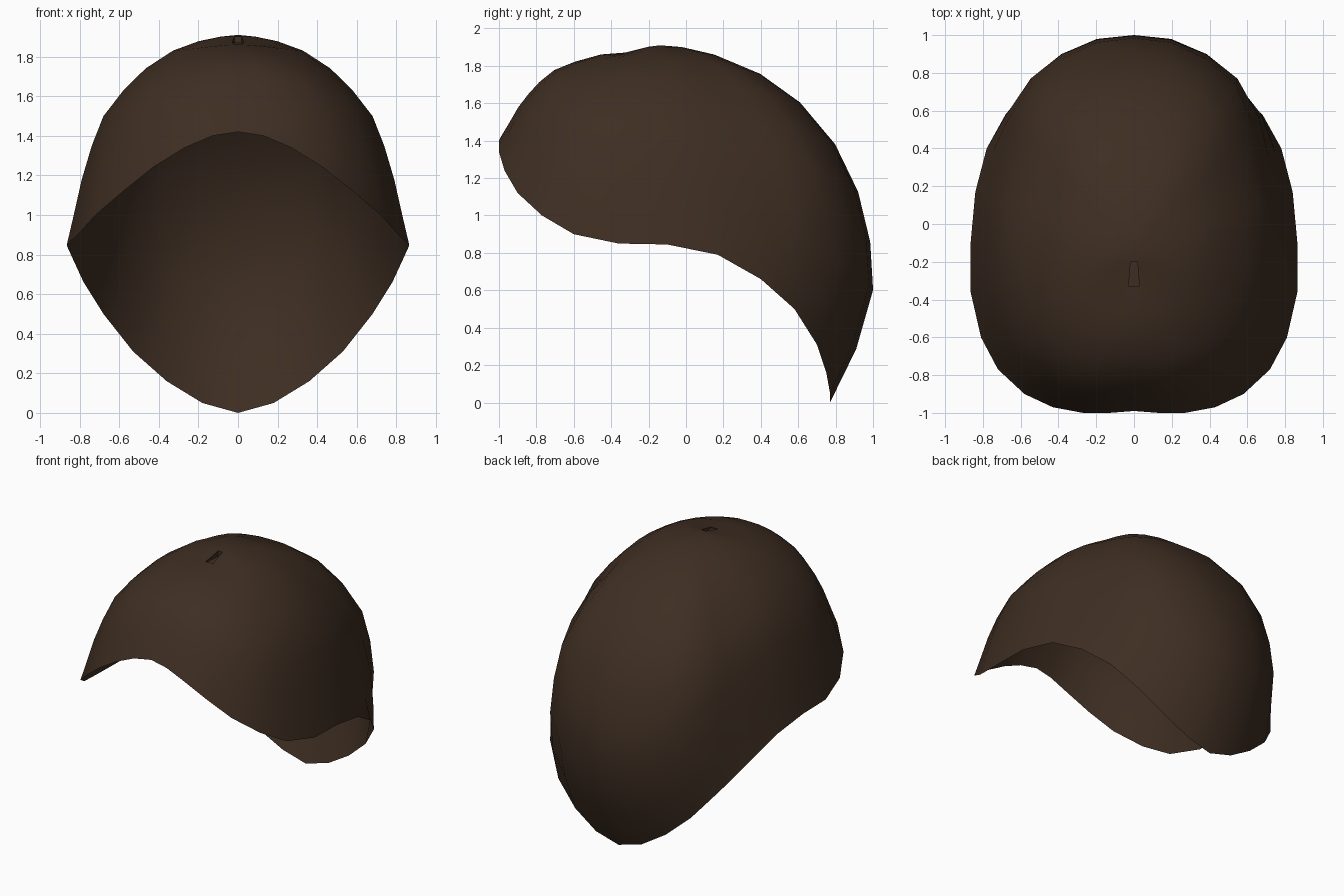
import bpy, bmesh, math
from mathutils import Vector

cube = bpy.data.objects.get("Cube")
if cube:
    bpy.data.objects.remove(cube, do_unlink=True)

brown = bpy.data.materials.new("dark brown")
brown.use_nodes = True
colour = (0.048, 0.027, 0.016, 1)
brown.diffuse_color = colour
brown.node_tree.nodes["Principled BSDF"].inputs["Base Color"].default_value = colour

# Lower rim of one half, from the middle of the front to the middle of the back
CROWN = Vector((0, -.14, 1.91))
RIM = [(0, -.99, 1.42), (.13, -1, 1.40), (.27, -1, 1.34), (.43, -.97, 1.24),
       (.58, -.9, 1.12), (.72, -.77, 1), (.81, -.6, .9), (.865, -.36, .85),
       (.865, -.1, .845), (.84, .17, .79), (.78, .4, .66), (.68, .58, .5),
       (.53, .7, .31), (.36, .75, .16), (.18, .77, .05), (0, .77, 0)]

# Crown-to-rim profiles as fractions: (outward, downward)
FRONT = [(.07, .016), (.22, .08), (.37, .1), (.535, .18), (.663, .27),
         (.75, .39), (.82, .52), (.883, .66), (.945, .84), (1, 1)]
SIDE = [(.1, .008), (.23, .03), (.38, .075), (.54, .16), (.67, .265),
        (.786, .387), (.855, .53), (.913, .69), (.96, .86), (1, 1)]
BACK = [(.13, .005), (.32, .026), (.59, .08), (.824, .16), (1.03, .277),
        (1.165, .41), (1.236, .55), (1.253, .685), (1.154, .85), (1, 1)]


def strand(rim):
    """Points from crown to rim, blending the profiles by how low the rim is."""
    reach = Vector(rim) - CROWN
    drop = -reach.z
    front = min(1, max(0, (1.06 - drop) / .57))
    back = min(1, max(0, (drop - 1.3) / .6))
    points = []
    for f, s, b in zip(FRONT, SIDE, BACK):
        out, down = (s[i] + front * (f[i] - s[i]) + back * (b[i] - s[i]) for i in (0, 1))
        side_out = out if out < 1 else 1 + (out - 1) * .4
        points.append(CROWN + Vector((reach.x * side_out, reach.y * out, reach.z * down)))
    return points


# Hair shell: strands all the way round, joined by faces
bm = bmesh.new()
loop = RIM + [(-x, y, z) for x, y, z in RIM[-2:0:-1]]
top = bm.verts.new(CROWN)
strands = [[bm.verts.new(p) for p in strand(r)] for r in loop]
slot = []
for i, a in enumerate(strands):
    b = strands[(i + 1) % len(strands)]
    bm.faces.new((top, a[0], b[0]))
    for j in range(len(a) - 1):
        face = bm.faces.new((a[j], a[j + 1], b[j + 1], b[j]))
        if j == 0 and i in (0, len(strands) - 1):
            slot.append(face)

# Small scooped slot just in front of the crown, with a level floor
for side, edge in ((1, strands[1]), (-1, strands[-1])):
    edge[0].co.x = side * .018
sunk = bmesh.ops.extrude_face_region(bm, geom=slot)
for v in sunk["geom"]:
    if isinstance(v, bmesh.types.BMVert):
        v.co.z = 1.862
bmesh.ops.delete(bm, geom=[f for f in slot if f.is_valid], context="FACES_ONLY")
bm.normal_update()

mesh = bpy.data.meshes.new("hair_cap")
bm.to_mesh(mesh)
bm.free()
mesh.materials.append(brown)
hair = bpy.data.objects.new("hair_cap", mesh)
bpy.context.collection.objects.link(hair)
bpy.ops.object.select_all(action="DESELECT")
hair.select_set(True)
bpy.context.view_layer.objects.active = hair
bpy.ops.object.shade_smooth_by_angle(angle=math.radians(50))
